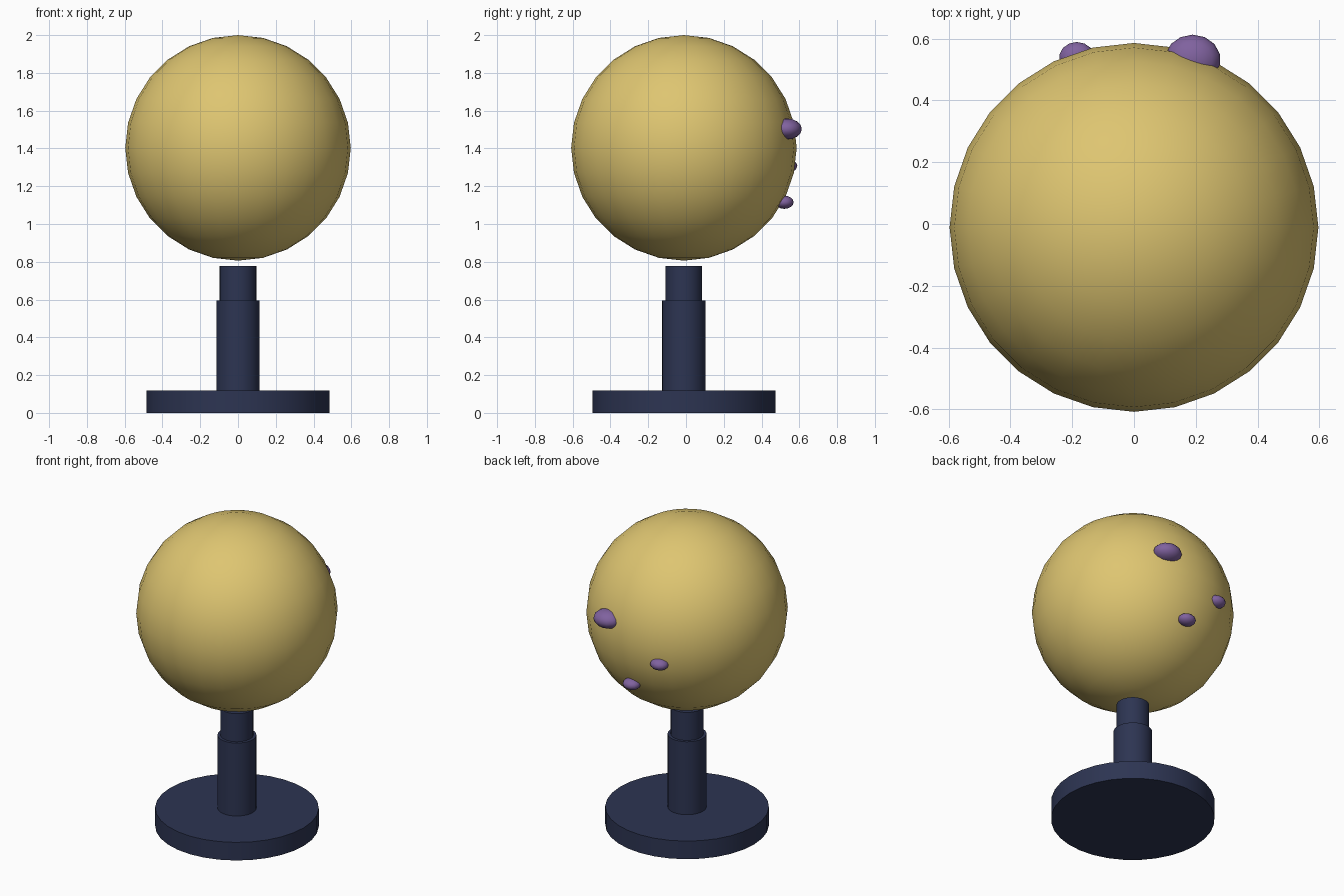
import bpy, math

if "Cube" in bpy.data.objects:
    bpy.data.objects.remove(bpy.data.objects["Cube"])

CY = -0.011  # axis of the stand and globe


def material(name, rgb):
    m = bpy.data.materials.new(name)
    m.diffuse_color = (*rgb, 1.0)
    m.use_nodes = True
    m.node_tree.nodes["Principled BSDF"].inputs["Base Color"].default_value = m.diffuse_color
    return m


gold = material("warm gold", (0.73, 0.56, 0.165))
navy = material("dark navy", (0.026, 0.035, 0.085))
purple = material("muted purple", (0.215, 0.122, 0.345))


def finish(name, mat):
    ob = bpy.context.object
    ob.name = name
    ob.data.materials.append(mat)
    bpy.ops.object.transform_apply(location=False, rotation=False, scale=True)
    bpy.ops.object.shade_smooth_by_angle(angle=math.radians(35))
    return ob


def disc(name, radius, z0, z1):
    bpy.ops.mesh.primitive_cylinder_add(vertices=32, radius=radius, depth=z1 - z0,
                                        location=(0, CY, (z0 + z1) / 2))
    return finish(name, navy)


def ball(name, mat, loc, size, segments, rings):
    bpy.ops.mesh.primitive_uv_sphere_add(segments=segments, ring_count=rings,
                                         radius=1, location=loc)
    bpy.context.object.scale = size
    return finish(name, mat)


# Stand: round foot, column and narrower neck ending just below the globe
disc("base", 0.484, 0.0, 0.118)
disc("column", 0.115, 0.118, 0.594)
disc("neck", 0.097, 0.594, 0.777)

# Large globe
ball("globe", gold, (0, CY, 1.403), (0.597,) * 3, 28, 14)

# Three flattened bumps on the back of the globe
bumps = [("large_bump", (0.19, 0.533, 1.503), 1.0),
         ("side_bump", (-0.185, 0.538, 1.308), 0.64),
         ("lower_bump", (0.028, 0.52, 1.115), 0.62)]
for name, loc, s in bumps:
    ball(name, purple, loc, (0.09 * s, 0.08 * s, 0.056 * s), 14, 8)
